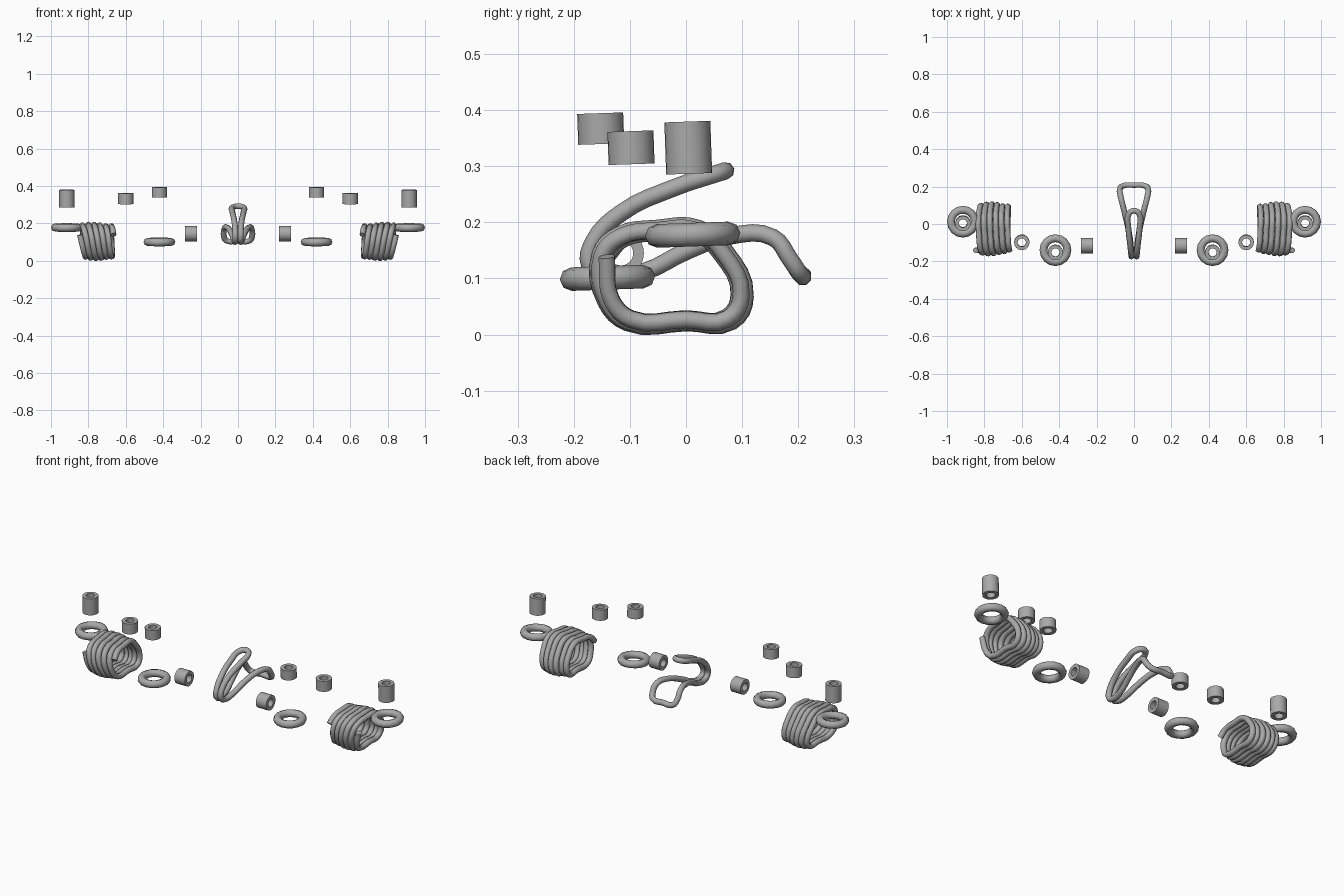
import bpy
import bmesh
from math import cos, sin, pi, radians
from mathutils import Matrix, Vector

if "Cube" in bpy.data.objects:
    bpy.data.objects.remove(bpy.data.objects["Cube"], do_unlink=True)

steel = bpy.data.materials.new("brushed steel")
steel.use_nodes = True
steel.diffuse_color = (0.4, 0.4, 0.4, 1)
steel.node_tree.nodes["Principled BSDF"].inputs["Base Color"].default_value = (0.4, 0.4, 0.4, 1)


def smooth(obj):
    bpy.ops.object.select_all(action='DESELECT')
    obj.select_set(True)
    bpy.context.view_layer.objects.active = obj
    if obj.type == 'CURVE':
        bpy.ops.object.convert(target='MESH')
    bpy.ops.object.shade_smooth_by_angle(angle=radians(50))


def lathe(name, profile, sides, matrix):
    """Closed (radius, height) profile swept fully around its axis."""
    bm = bmesh.new()
    rings = []
    for i in range(sides):
        a = 2 * pi * i / sides
        rings.append([bm.verts.new((r * cos(a), r * sin(a), h)) for r, h in profile])
    n = len(profile)
    for i in range(sides):
        p, q = rings[i], rings[(i + 1) % sides]
        for j in range(n):
            k = (j + 1) % n
            bm.faces.new((p[j], q[j], q[k], p[k]))
    bmesh.ops.transform(bm, matrix=matrix, verts=bm.verts)
    bmesh.ops.recalc_face_normals(bm, faces=bm.faces)
    mesh = bpy.data.meshes.new(name)
    bm.to_mesh(mesh)
    bm.free()
    mesh.materials.append(steel)
    obj = bpy.data.objects.new(name, mesh)
    bpy.context.collection.objects.link(obj)
    smooth(obj)


def sleeve(name, centre, length, axis='Z'):
    h = length / 2
    turn = Matrix.Rotation(pi / 2, 4, 'Y') if axis == 'X' else Matrix.Rotation(radians(2), 4, 'X')
    profile = [(0.041, -h), (0.041, h), (0.022, h), (0.022, -h)]
    lathe(name, profile, 24, Matrix.Translation(centre) @ turn)


def ring(name, centre):
    profile = [(0.064 + 0.021 * cos(i * pi / 4), 0.021 * sin(i * pi / 4)) for i in range(8)]
    lathe(name, profile, 16, Matrix.Translation(centre) @ Matrix.Rotation(radians(2), 4, 'X'))


def wire(name, points, radius, closed=False):
    curve = bpy.data.curves.new(name, 'CURVE')
    curve.dimensions = '3D'
    curve.bevel_depth = radius
    curve.bevel_resolution = 2
    curve.resolution_u = 4
    curve.use_fill_caps = True
    spline = curve.splines.new('BEZIER')
    spline.bezier_points.add(len(points) - 1)
    for bp, co in zip(spline.bezier_points, points):
        bp.co = co
        bp.handle_left_type = bp.handle_right_type = 'AUTO'
    spline.use_cyclic_u = closed
    curve.materials.append(steel)
    obj = bpy.data.objects.new(name, curve)
    bpy.context.collection.objects.link(obj)
    smooth(obj)


# Rounded cross-section of one coil turn in (y, z)
turn = [(-0.145, 0.14), (-0.135, 0.06), (-0.1, 0.026), (0.0, 0.026), (0.075, 0.028),
        (0.098, 0.07), (0.065, 0.145), (0.02, 0.184), (-0.05, 0.184), (-0.115, 0.172)]
turns = 6


def coil_points(side):
    points = []
    count = turns * len(turn) + 1
    for i in range(count):
        y, z = turn[i % len(turn)]
        t = i / (count - 1)
        spread = 0.97 + 0.1 * sin(pi * min(1, t * 1.3))
        x = 0.838 - 0.176 * t + (0.2 - 0.12 * t) * (z - 0.1)
        points.append((side * x, -0.025 + (y + 0.025) * spread, 0.105 + (z - 0.105) * spread))
    return points


# Paired parts on each side
for label, s in (("left", 1), ("right", -1)):
    sleeve(label + "_tall_sleeve", Vector((s * 0.915, 0.004, 0.333)), 0.093)
    sleeve(label + "_middle_sleeve", Vector((s * 0.6, -0.098, 0.333)), 0.059)
    sleeve(label + "_inner_sleeve", Vector((s * 0.42, -0.152, 0.367)), 0.055)
    sleeve(label + "_cross_sleeve", Vector((s * 0.252, -0.116, 0.145)), 0.064, 'X')
    ring(label + "_outer_ring", Vector((s * 0.915, 0.012, 0.178)))
    ring(label + "_inner_ring", Vector((s * 0.42, -0.14, 0.101)))
    wire(label + "_coil_spring", coil_points(s), 0.0155)

# Bent wire clip: narrow upper loop, front bend, wide rear loop turned down
half = [(0.027, 0.055, 0.287), (0.03, -0.02, 0.262), (0.02, -0.115, 0.217),
        (0.015, -0.165, 0.165), (0.014, -0.172, 0.125), (0.015, -0.145, 0.103),
        (0.022, -0.075, 0.112), (0.036, 0.0, 0.148), (0.055, 0.08, 0.176),
        (0.073, 0.155, 0.173), (0.076, 0.185, 0.135), (0.062, 0.203, 0.108)]
clip = [(0, 0.071, 0.292)] + half + [(0, 0.208, 0.106)]
clip += [(-x, y, z) for x, y, z in reversed(half)]
wire("bent_wire_clip", clip, 0.0155, closed=True)
